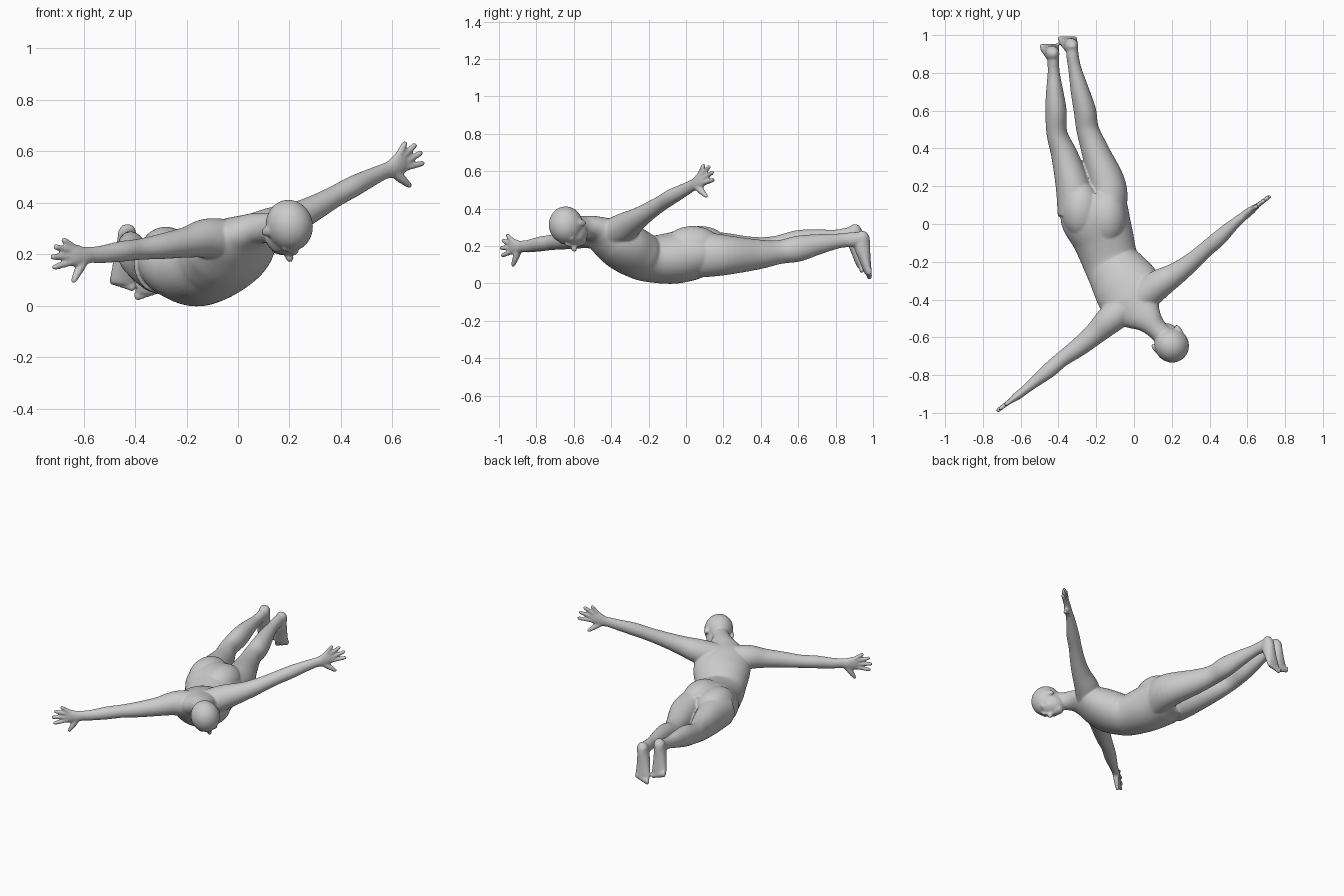
import bpy, bmesh, math
from mathutils import Vector, Matrix

bm = bmesh.new()
SEG = 40


def spline(pts, steps=6):
    """Catmull-Rom through stations (x, y, z, half width, half depth)."""
    p = [Vector(q) for q in pts]
    p = [2 * p[0] - p[1]] + p + [2 * p[-1] - p[-2]]
    out = []
    for i in range(1, len(p) - 2):
        a, b, c, d = p[i - 1:i + 3]
        for k in range(steps):
            t = k / steps
            out.append(0.5 * (2 * b + (c - a) * t + (2 * a - 5 * b + 4 * c - d) * t ** 2
                              + (3 * b - a - 3 * c + d) * t ** 3))
    return out + [p[-2]]


def loft(pts, side0, side1=None):
    """Closed tube of ellipses; the width lies along the side vector."""
    st = spline([q if len(q) == 5 else (*q, q[3]) for q in pts])
    side0 = Vector(side0)
    side1 = Vector(side1) if side1 else side0
    rings = []
    for i, s in enumerate(st):
        a, b = st[max(i - 1, 0)], st[min(i + 1, len(st) - 1)]
        t = Vector((b - a)[:3]).normalized()
        side = side0.lerp(side1, i / (len(st) - 1))
        side = (side - t * side.dot(t)).normalized()
        up = t.cross(side)
        ring = []
        for k in range(SEG):
            an = 2 * math.pi * k / SEG
            ring.append(bm.verts.new(Vector(s[:3]) + side * (s[3] * math.cos(an)) + up * (s[4] * math.sin(an))))
        rings.append(ring)
    for r, q in zip(rings, rings[1:]):
        for k in range(SEG):
            bm.faces.new((r[k], r[(k + 1) % SEG], q[(k + 1) % SEG], q[k]))
    bm.faces.new(rings[0][::-1])
    bm.faces.new(rings[-1])


def blob(center, radii, axes=((1, 0, 0), (0, 1, 0), (0, 0, 1))):
    """Ellipsoid along the given axes."""
    rot = Matrix(axes).transposed().to_4x4()
    m = Matrix.Translation(center) @ rot @ Matrix.Diagonal((*radii, 1))
    bmesh.ops.create_uvsphere(bm, u_segments=32, v_segments=20, radius=1, matrix=m)


# Torso, from pelvis to neck, twisting so the right shoulder lifts
loft([(-.235, .15, .16, .15, .11), (-.21, .05, .162, .182, .138), (-.165, -.07, .136, .163, .138),
      (-.122, -.2, .132, .148, .124), (-.08, -.27, .162, .163, .13), (-.035, -.34, .203, .178, .127),
      (.0, -.41, .248, .165, .105), (.04, -.465, .283, .12, .075), (.075, -.505, .3, .08, .062),
      (.115, -.55, .303, .057, .058), (.165, -.6, .305, .055, .058)], (.95, .3, -.05), (.8, .56, .2))
for c in ((-.28, .075, .2), (-.145, .035, .2)):
    blob(c, (.105, .15, .107))

# Arms
left_wrist, right_wrist = Vector((-.585, -.885, .198)), Vector((.585, .045, .53))
loft([(-.02, -.42, .25, .085), (-.12, -.5, .262, .077), (-.2, -.575, .247, .06), (-.29, -.65, .232, .05),
      (-.38, -.715, .22, .041), (-.45, -.775, .212, .04), (-.53, -.84, .2, .034, .029),
      (*left_wrist, .03, .022)], (0, 0, 1))
loft([(.04, -.39, .265, .085), (.13, -.32, .305, .077), (.22, -.265, .342, .06), (.3, -.205, .382, .049),
      (.38, -.135, .427, .042), (.45, -.075, .465, .041), (.53, 0, .505, .034, .029),
      (*right_wrist, .03, .022)], (-.33, -.25, .9))

# Hands: palm and spread fingers laid out in a flat (along, across) frame
FINGERS = [((.06, .026), (.122, .062)), ((.065, .012), (.163, .033)), ((.065, -.008), (.178, -.008)),
           ((.06, -.025), (.168, -.05)), ((.01, -.01), (.072, -.108))]
for wrist, d, s, bend in ((left_wrist, (-.8, -.6, 0), (0, 0, 1), 1), (right_wrist, (.72, .55, .42), (-.33, -.25, .9), -1)):
    d, s = Vector(d).normalized(), Vector(s).normalized()
    n = d.cross(s)

    def at(u, v):
        return wrist + d * u + s * v
    loft([(*at(-.02, 0), .03, .023), (*at(.02, -.004), .036, .023), (*at(.06, -.002), .044, .019),
          (*at(.09, 0), .04, .012)], s)
    for base, tip in FINGERS:
        p, q = at(*base), at(*tip)
        w = 1.4 if tip[1] < -.1 else 1
        loft([(*p, .014 * w), (*p.lerp(q, .5), .0125 * w), (*p.lerp(q, .9), .0115), (*q, .007)], n)

# Legs
loft([(-.295, .06, .165, .11, .12), (-.322, .2, .163, .093, .109), (-.367, .36, .168, .071, .082),
      (-.408, .48, .19, .055, .064), (-.413, .6, .217, .056, .068), (-.42, .7, .235, .046, .055),
      (-.425, .8, .25, .032, .038), (-.428, .87, .26, .031, .04), (-.43, .91, .268, .031, .036)], (1, .1, 0))
loft([(-.14, .06, .155, .1, .125), (-.14, .2, .152, .099, .109), (-.203, .38, .155, .074, .081),
      (-.245, .5, .168, .06, .064), (-.26, .6, .186, .059, .069), (-.285, .7, .208, .05, .056),
      (-.313, .82, .228, .035, .039), (-.325, .89, .234, .033, .04), (-.328, .935, .24, .031, .036)], (1, .1, 0))

# Feet with toes pointing down, soles to the back
for x, y, z, sx in ((-.43, .905, .27, -.018), (-.33, .945, .235, -.022)):
    loft([(x, y + .005, z + .045, .018, .014), (x, y, z + .02, .034, .036), (x + sx * .2, y - .004, z - .03, .037, .044),
          (x + sx * .6, y + .01, z - .1, .044, .032), (x + sx * .9, y + .024, z - .16, .05, .022),
          (x + sx, y + .03, z - .185, .046, .016)], (1, .1, 0))
    for k in range(5):
        w = -1 if x > -.4 else 1
        big = .016 if k == 0 else .011
        blob((x + sx + w * (.036 - .019 * k), y + .035, z - .193 + .006 * k), (big, .015, .022))

# Head frame: side, crown, face
C = Vector((.197, -.638, .31))
crown = Vector((.6, -.78, .1)).normalized()
face = Vector((.12, .2, -.97))
face = (face - crown * face.dot(crown)).normalized()
side = crown.cross(face)
AX = (side, crown, face)


def head_blob(pos, radii):
    blob(C + side * pos[0] + crown * pos[1] + face * pos[2], radii, AX)


head_blob((0, .005, -.002), (.09, .093, .1))
head_blob((0, -.035, .035), (.072, .09, .073))
head_blob((0, -.09, .075), (.034, .03, .027))
head_blob((0, -.042, .115), (.016, .018, .027))
head_blob((0, -.015, .104), (.01, .035, .014))
head_blob((0, -.073, .098), (.024, .009, .012))
for m in (-1, 1):
    head_blob((.03 * m, .006, .079), (.03, .014, .017))
    head_blob((.036 * m, -.045, .066), (.028, .03, .026))
    head_blob((.084 * m, -.035, 0), (.011, .032, .019))

# Fuse everything into one smooth skin
bmesh.ops.recalc_face_normals(bm, faces=bm.faces)
mesh = bpy.data.meshes.new("human_body")
bm.to_mesh(mesh)
bm.free()
body = bpy.data.objects.new("human_body", mesh)
bpy.context.collection.objects.link(body)
rem = body.modifiers.new("fuse", 'REMESH')
rem.mode = 'VOXEL'
rem.voxel_size = .006
rem.use_smooth_shade = True
smo = body.modifiers.new("soften", 'SMOOTH')
smo.factor = .5
smo.iterations = 7
